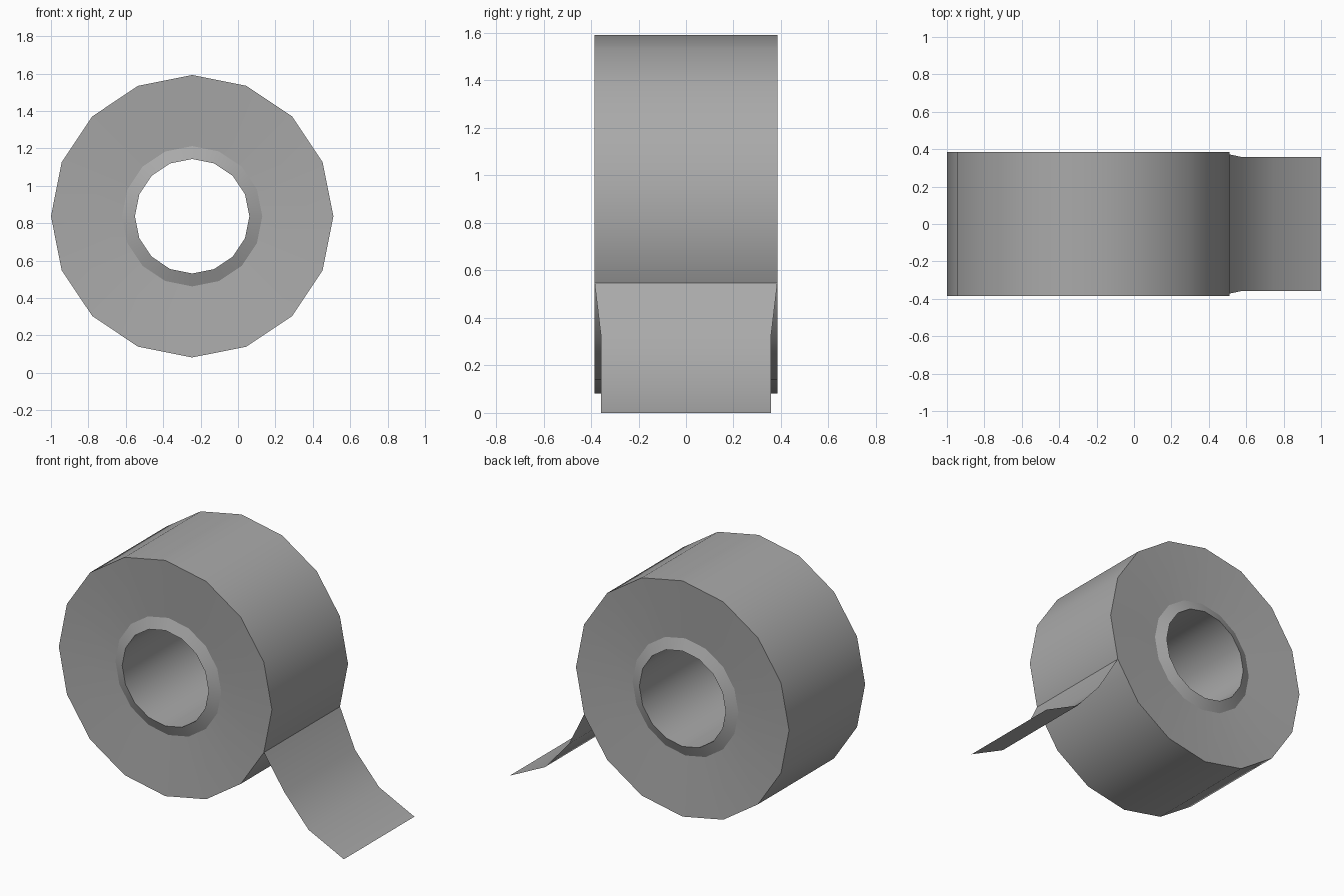
import bpy, bmesh, math
from mathutils import Vector

cube = bpy.data.objects.get("Cube")
if cube:
    bpy.data.objects.remove(cube, do_unlink=True)

SIDES = 16
CENTRE = Vector((-0.245, 0, 0.837))
SMOOTH = math.radians(23)

grey = bpy.data.materials.new("tape grey")
grey.use_nodes = True
grey.diffuse_color = (0.4, 0.4, 0.4, 1)
bsdf = next(n for n in grey.node_tree.nodes if n.type == "BSDF_PRINCIPLED")
bsdf.inputs["Base Color"].default_value = grey.diffuse_color


def make_object(name, bm):
    """Turn a bmesh into a smooth-shaded object with crisp corners."""
    mesh = bpy.data.meshes.new(name)
    bm.to_mesh(mesh)
    bm.free()
    mesh.materials.append(grey)
    obj = bpy.data.objects.new(name, mesh)
    bpy.context.collection.objects.link(obj)
    bpy.ops.object.select_all(action="DESELECT")
    obj.select_set(True)
    bpy.context.view_layer.objects.active = obj
    bpy.ops.object.shade_smooth_by_angle(angle=SMOOTH)
    return obj


# Tape roll: closed half-section (radius, depth), mirrored in depth and lathed
half = [(0.755, -0.385), (0.375, -0.355), (0.306, -0.385)]
section = half + [(r, -y) for r, y in reversed(half)]
bm = bmesh.new()
rings = []
for i in range(SIDES):
    a = 2 * math.pi * i / SIDES
    rings.append([bm.verts.new(CENTRE + Vector((r * math.cos(a), y, r * math.sin(a))))
                  for r, y in section])
for i, ring in enumerate(rings):
    following = rings[(i + 1) % SIDES]
    for j in range(len(section)):
        k = (j + 1) % len(section)
        bm.faces.new((ring[j], ring[k], following[k], following[j]))
bmesh.ops.recalc_face_normals(bm, faces=bm.faces)
make_object("tape_roll", bm)

# Loose end: a thin strip peeling off one corner of the roll (x, half width, z)
path = [(0.453, 0.385, 0.548), (0.58, 0.357, 0.315), (0.75, 0.357, 0.122), (1.0, 0.357, 0.0)]
bm = bmesh.new()
pairs = [(bm.verts.new((x, -w, z)), bm.verts.new((x, w, z))) for x, w, z in path]
for (a, b), (c, d) in zip(pairs, pairs[1:]):
    bm.faces.new((a, c, d, b))
make_object("tape_loose_end", bm)
